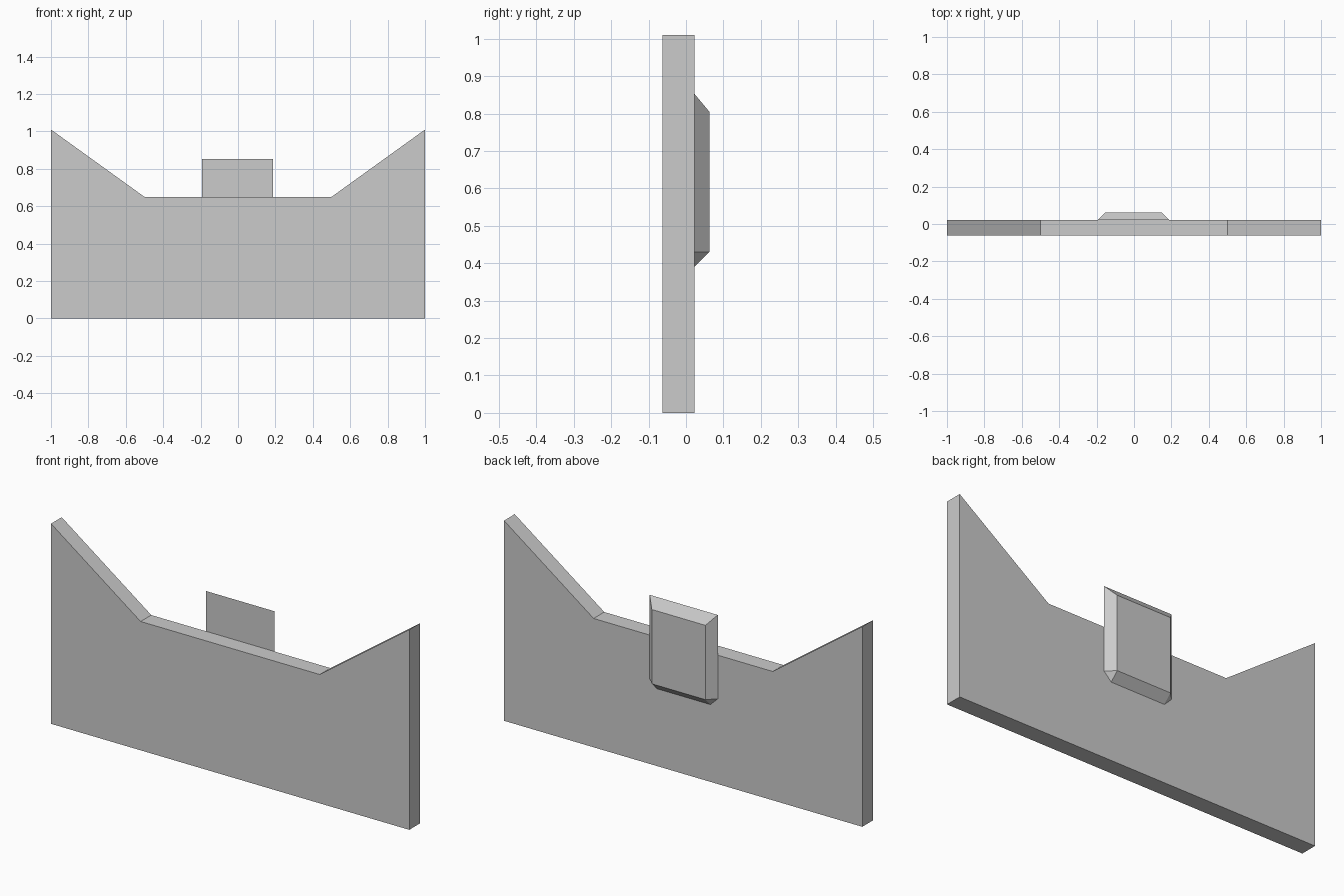
import bpy, bmesh

if "Cube" in bpy.data.objects:
    bpy.data.objects.remove(bpy.data.objects["Cube"])


def make_object(name, verts, faces):
    mesh = bpy.data.meshes.new(name)
    mesh.from_pydata(verts, [], faces)
    bm = bmesh.new()
    bm.from_mesh(mesh)
    bmesh.ops.recalc_face_normals(bm, faces=bm.faces)
    bm.to_mesh(mesh)
    bm.free()
    obj = bpy.data.objects.new(name, mesh)
    bpy.context.collection.objects.link(obj)
    return obj


FRONT, BACK, OUTER = -0.0625, 0.0225, 0.0625

# Wall panel: notched profile extruded in depth
profile = [(-1, 0), (1, 0), (1, 1.01), (0.5, 0.65), (-0.5, 0.65), (-1, 1.01)]
n = len(profile)
verts = [(x, y, z) for y in (FRONT, BACK) for x, z in profile]
faces = [tuple(range(n)), tuple(range(n, 2 * n))]
faces += [(i, (i + 1) % n, n + (i + 1) % n, n + i) for i in range(n)]
make_object("wall_panel", verts, faces)

# Raised back plaque: bevelled rim, with the two lower corners cut
x0, x1, z0, z1 = -0.193, 0.187, 0.39, 0.853
ix0, ix1, iz0, iz1 = -0.152, 0.147, 0.43, 0.805
base = [(x0, z0), (x1, z0), (x1, z1), (x0, z1),
        (x0, iz0), (ix0, z0), (ix1, z0), (x1, iz0)]
outer = [(ix0, iz0), (ix1, iz0), (ix1, iz1), (ix0, iz1)]
verts = [(x, BACK, z) for x, z in base] + [(x, OUTER, z) for x, z in outer]
faces = [
    (0, 5, 6, 1, 7, 2, 3, 4),                           # flat front
    (8, 9, 10, 11),                                     # raised face
    (5, 6, 9, 8), (7, 2, 10, 9), (2, 3, 11, 10), (3, 4, 8, 11),  # bevels
    (4, 5, 8), (6, 7, 9),                               # lower corner cuts
    (0, 5, 4), (1, 7, 6),                               # flat corner tabs
]
make_object("back_plaque", verts, faces)
